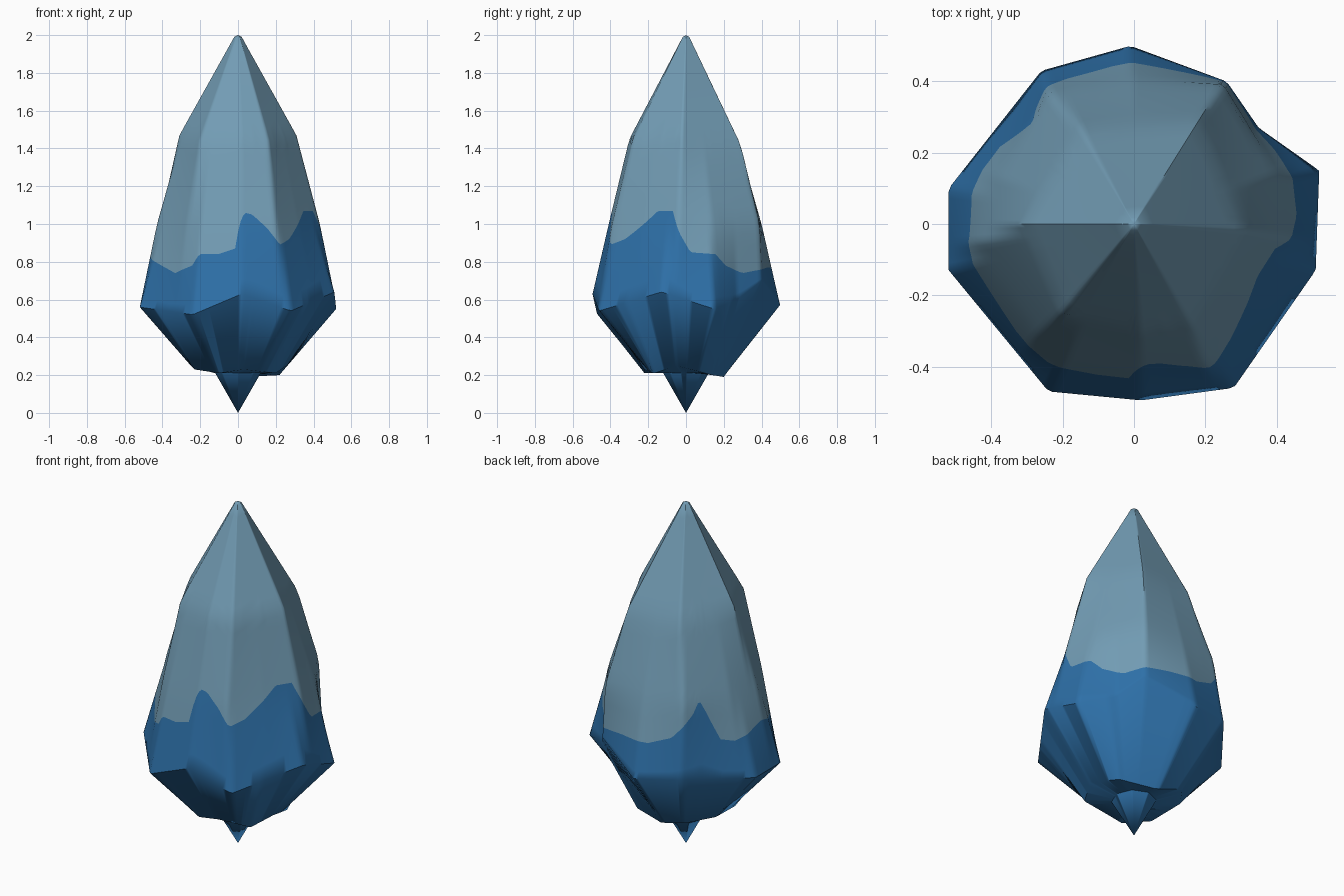
import bpy, bmesh, math
from mathutils import Vector

if "Cube" in bpy.data.objects:
    bpy.data.objects.remove(bpy.data.objects["Cube"])

# Control rings (x, y, z), counter-clockwise, from the root upward
NECK = [(.12*math.cos(a), .12*math.sin(a), .21) for a in [i*math.tau/8 for i in range(8)]]
LOW = [(.26, -.05, .25), (.22, .14, .20), (.02, .20, .19), (-.15, .22, .24),
       (-.25, .08, .25), (-.23, -.13, .23), (-.10, -.22, .21), (.03, -.22, .23), (.20, -.17, .21)]
WIDE = [(.51, -.13, .64), (.52, .15, .55), (.35, .27, .60), (.26, .40, .70), (-.01, .50, .57),
        (-.26, .43, .60), (-.52, .10, .56), (-.52, -.13, .56), (-.24, -.47, .52),
        (.02, -.495, .63), (.28, -.46, .54)]
SHOULDER = [(.435, -.04, 1.0), (.40, .14, 1.0), (.25, .39, 1.0), (0, .40, 1.0), (-.24, .37, 1.0),
            (-.38, .13, 1.0), (-.43, -.05, 1.0), (-.27, -.31, 1.0), (-.19, -.37, 1.0),
            (.02, -.41, 1.0), (.20, -.39, 1.0), (.32, -.22, 1.0)]
UPPER = [(.31, -.02, 1.47), (.18, .29, 1.42), (-.15, .27, 1.42), (-.31, 0, 1.47),
         (-.20, -.25, 1.45), (.02, -.30, 1.45), (.16, -.28, 1.45)]
TOP = [(.02*math.cos(a), .02*math.sin(a), 1.99) for a in [i*math.tau/6 for i in range(6)]]

# Colour border: angle in degrees -> height
BORDER = [(3, .85), (20, .84), (28, .78), (43, .74), (58, .76), (75, .77), (98, .77), (115, .82),
          (130, .95), (135, 1.02), (140, .95), (150, .79), (160, .77), (170, .79), (185, .83),
          (205, .78), (222, .74), (238, .78), (243, .84), (256, .84), (268, .87), (271, 1.0),
          (275, 1.06), (281, 1.05), (291, .98), (299, .89), (310, .92), (325, 1.0), (337, 1.07),
          (350, 1.07), (355, .96), (363, .85)]


def on_ring(ring, a):
    """Point where the ray at angle a crosses the ring's polygon."""
    d = Vector((math.cos(a), math.sin(a)))
    for p, q in zip(ring, ring[1:] + ring[:1]):
        cp, cq = d.x*p[1] - d.y*p[0], d.x*q[1] - d.y*q[0]
        if cp <= 1e-9 and cq > 1e-9:
            pt = Vector(p).lerp(Vector(q), cp / (cp - cq))
            if pt.x*d.x + pt.y*d.y > 0:
                return pt
    return Vector(ring[0])


def border_height(deg):
    deg = deg + 360 if deg < 3 else deg
    for (a, h), (b, k) in zip(BORDER, BORDER[1:]):
        if a <= deg <= b:
            return h + (k - h) * (deg - a) / (b - a)


def at_height(line, z):
    for p, q in zip(line, line[1:]):
        if z <= q.z:
            return p.lerp(q, (z - p.z) / (q.z - p.z))
    return line[-1].copy()


N, LOWER_STEPS, UPPER_STEPS = 180, 5, 18
bm = bmesh.new()
tip = bm.verts.new((0, 0, 0))
apex = bm.verts.new((0, 0, 2))
cols = []
for i in range(N):
    a = math.tau * i / N
    neck, low, wide, shoulder, upper, top = (on_ring(r, a) for r in (NECK, LOW, WIDE, SHOULDER, UPPER, TOP))
    line = [wide, shoulder, upper, top]
    b = border_height(360 * i / N)
    pts = [neck, low]
    pts += [at_height(line, wide.z + (b - wide.z)*k/LOWER_STEPS) for k in range(LOWER_STEPS)]
    pts += [at_height(line, b + (top.z - b)*k/UPPER_STEPS) for k in range(UPPER_STEPS + 1)]
    cols.append([bm.verts.new(p) for p in pts])

# Skin between columns; faces above the border row take the pale colour
for c, d in zip(cols, cols[1:] + cols[:1]):
    bm.faces.new((tip, d[0], c[0]))
    for k in range(len(c) - 1):
        f = bm.faces.new((c[k], d[k], d[k+1], c[k+1]))
        f.material_index = int(k >= 2 + LOWER_STEPS)
    bm.faces.new((c[-1], d[-1], apex)).material_index = 1
bmesh.ops.recalc_face_normals(bm, faces=bm.faces)

mesh = bpy.data.meshes.new("pointed_bud")
bm.to_mesh(mesh)
bm.free()
for name, col in (("deep blue", (.027, .162, .392, 1)), ("pale grey blue", (.168, .332, .456, 1))):
    m = bpy.data.materials.new(name)
    m.diffuse_color = col
    m.use_nodes = True
    m.node_tree.nodes["Principled BSDF"].inputs["Base Color"].default_value = m.diffuse_color
    mesh.materials.append(m)
bud = bpy.data.objects.new("pointed_bud", mesh)
bpy.context.collection.objects.link(bud)
bpy.context.view_layer.objects.active = bud
bud.select_set(True)
bpy.ops.object.shade_smooth_by_angle(angle=math.radians(50))
